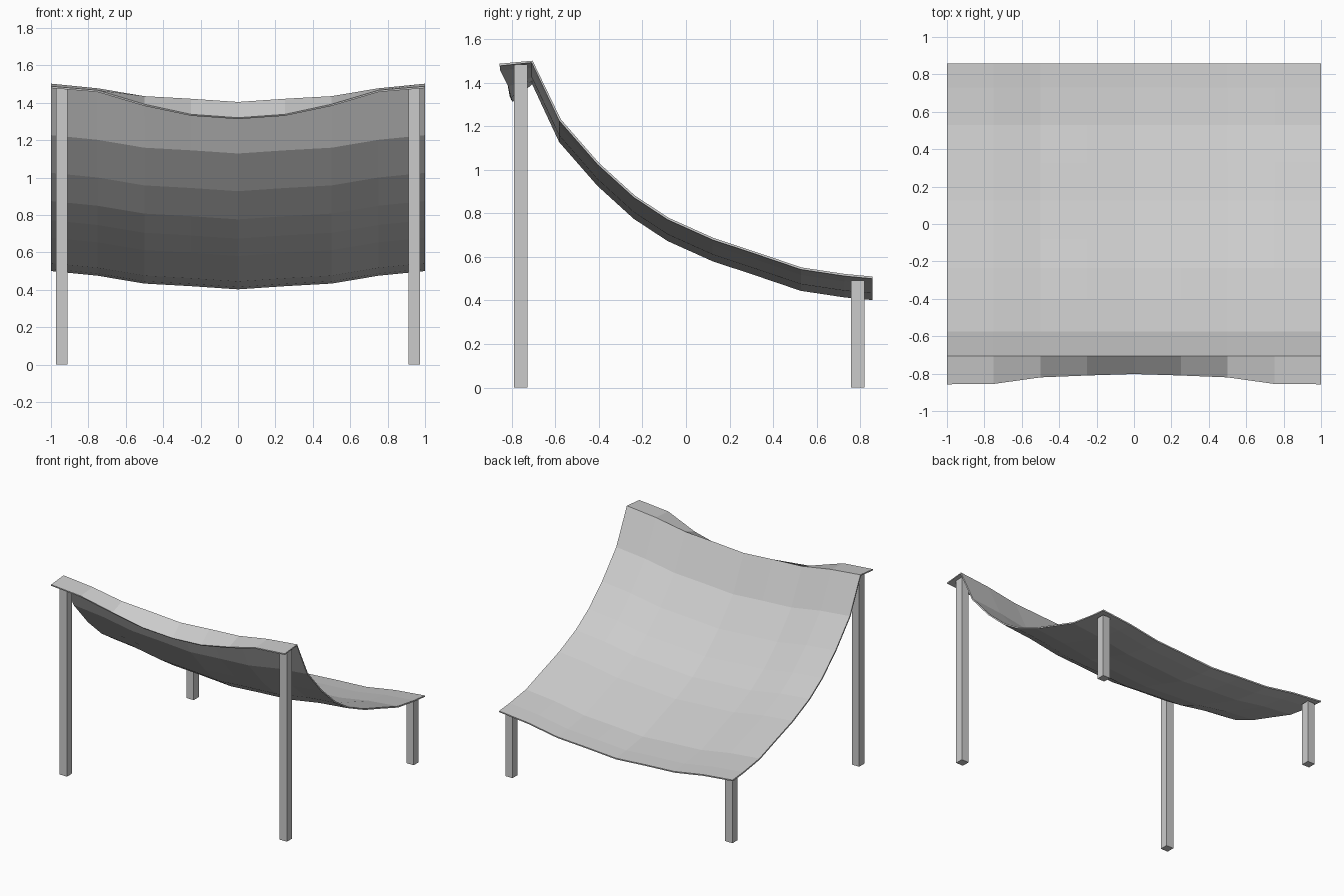
import bpy, bmesh

if "Cube" in bpy.data.objects:
    bpy.data.objects.remove(bpy.data.objects["Cube"])

# Side profile of the canopy at its outer edge, ridge to back (y, z)
PROFILE = [(-0.705, 1.502), (-0.575, 1.232), (-0.40, 1.032), (-0.235, 0.882),
           (-0.08, 0.78), (0.125, 0.688), (0.33, 0.62), (0.53, 0.552),
           (0.73, 0.522), (0.857, 0.51)]
# Half span: x, sag of the cloth, front lip y, front lip z
SPAN = [(0, 0.098, -0.802, 1.32), (0.25, 0.081, -0.81, 1.338),
        (0.5, 0.067, -0.82, 1.392), (0.75, 0.025, -0.855, 1.467),
        (1, 0, -0.857, 1.488)]
STATIONS = [(-x, s, y, z) for x, s, y, z in reversed(SPAN[1:])] + SPAN


def make_object(name, bm):
    mesh = bpy.data.meshes.new(name)
    bm.to_mesh(mesh)
    bm.free()
    ob = bpy.data.objects.new(name, mesh)
    bpy.context.collection.objects.link(ob)
    return ob


# Sagging canopy with folded front lip
bm = bmesh.new()
cols = []
for x, sag, ly, lz in STATIONS:
    pts = [(x, ly, lz)] + [(x, y, z - sag) for y, z in PROFILE]
    cols.append([bm.verts.new(p) for p in pts])
for a, b in zip(cols, cols[1:]):
    for j in range(len(a) - 1):
        bm.faces.new((a[j], b[j], b[j + 1], a[j + 1]))
canopy = make_object("canopy", bm)
solid = canopy.modifiers.new("thickness", 'SOLIDIFY')
solid.thickness = 0.01
solid.offset = -1


# Square posts at the four corners
def post(name, x, y, height, size=0.062):
    bm = bmesh.new()
    bmesh.ops.create_cube(bm, size=1)
    bmesh.ops.scale(bm, vec=(size, size, height), verts=bm.verts)
    bmesh.ops.translate(bm, vec=(x, y, height / 2), verts=bm.verts)
    make_object(name, bm)


for side, x in (("left", -0.942), ("right", 0.942)):
    post("front_post_" + side, x, -0.76, 1.485)
    post("back_post_" + side, x, 0.79, 0.492)
